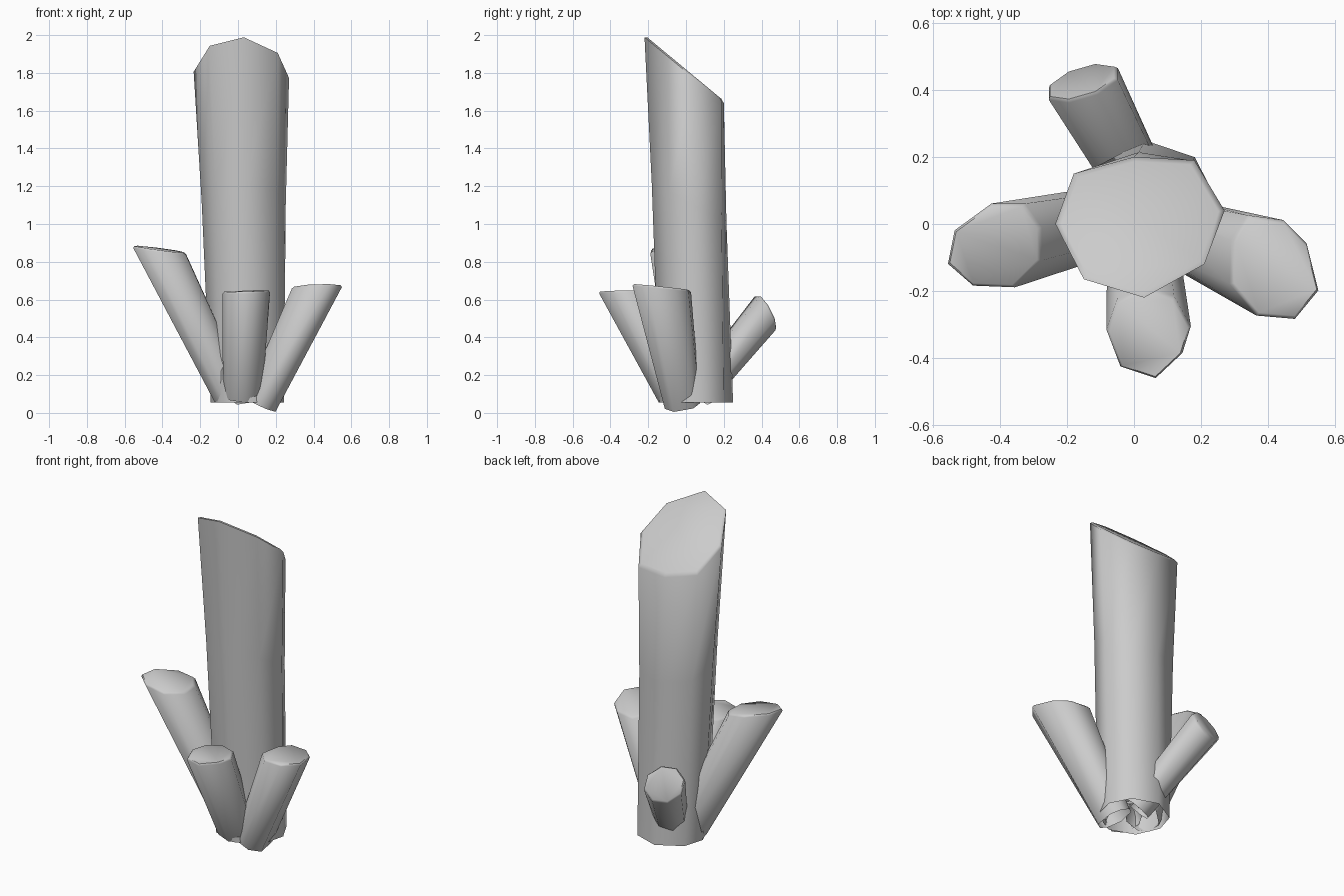
import bpy, bmesh, math
from mathutils import Vector

if "Cube" in bpy.data.objects:
    bpy.data.objects.remove(bpy.data.objects["Cube"])


def crystal(name, base, base_r, tip, mid=None, flat_base=False, rim=0.012):
    """Tapered open-bottomed faceted shaft ending in a slanted cap with a soft rim."""
    tip = [Vector(p) for p in tip]
    base = Vector(base)
    n = len(tip)
    centre = sum(tip, Vector()) / n
    axis = (centre - base).normalized()
    normal = Vector((0, 0, 1)) if flat_base else axis

    # Each tip corner continues down to a rounder, narrower base ring
    foot = []
    for p in tip:
        q = p - centre
        q -= normal * q.dot(normal)
        foot.append(base + q.normalized() * base_r)
    rings = [foot]
    if mid:
        t, squeeze = mid
        c = base.lerp(centre, t)
        rings.append([c + (f.lerp(p, t) - c) * squeeze for f, p in zip(foot, tip)])
    rings.append([p - axis * rim for p in tip])
    rings.append([p.lerp(centre, 0.07) for p in tip])

    bm = bmesh.new()
    vr = [[bm.verts.new(p) for p in r] for r in rings]
    for a, b in zip(vr, vr[1:]):
        for i in range(n):
            j = (i + 1) % n
            bm.faces.new((a[i], a[j], b[j], b[i]))
    bm.faces.new(vr[-1])
    bmesh.ops.recalc_face_normals(bm, faces=bm.faces)
    me = bpy.data.meshes.new(name)
    bm.to_mesh(me)
    bm.free()
    # An open shell needs its cap checked to face outwards
    if me.polygons[-1].normal.dot(axis) < 0:
        me.flip_normals()
    for p in me.polygons:
        p.use_smooth = True
    me.set_sharp_from_angle(angle=math.radians(60))
    ob = bpy.data.objects.new(name, me)
    bpy.context.collection.objects.link(ob)
    return ob


def slanted(outline, z0, gx, gy):
    """Lift a plan outline onto a sloping cut plane."""
    return [(x, y, z0 + gx * x + gy * y) for x, y in outline]


# Tall central crystal
crystal("main_crystal", (0.05, 0.055, 0.055), 0.195, slanted(
    [(0.27, 0.04), (0.18, 0.19), (0.0, 0.2), (-0.18, 0.15), (-0.235, 0.0),
     (-0.15, -0.165), (0.03, -0.22), (0.21, -0.12)], 1.818, 0, -0.83),
    mid=(0.6, 0.97), flat_base=True)

# Left leaning crystal
crystal("left_crystal", (-0.04, 0.02, 0.1), 0.1, slanted(
    [(-0.28, -0.01), (-0.33, 0.06), (-0.43, 0.06), (-0.54, -0.02),
     (-0.56, -0.12), (-0.485, -0.185), (-0.36, -0.19), (-0.28, -0.11)],
    0.812, -0.14, 0.05))

# Right leaning crystal
crystal("right_crystal", (0.12, -0.02, 0.05), 0.1, slanted(
    [(0.52, -0.06), (0.45, 0.01), (0.34, 0.025), (0.295, -0.05),
     (0.29, -0.18), (0.37, -0.275), (0.485, -0.285), (0.555, -0.2)],
    0.645, 0.02, -0.1))

# Front leaning crystal
crystal("front_crystal", (0.025, -0.05, 0.1), 0.105, slanted(
    [(0.17, -0.31), (0.12, -0.22), (0.04, -0.19), (-0.05, -0.23),
     (-0.082, -0.32), (-0.04, -0.43), (0.065, -0.465), (0.145, -0.39)],
    0.65, 0.03, 0.02))

# Small back crystal, cut off steeply at its tip
c, u, v = Vector((-0.155, 0.425, 0.535)), Vector((0.105, 0.03, 0)), Vector((0, -0.045, 0.09))
angles = [math.tau * (i + 0.5) / 8 for i in range(8)]
crystal("back_crystal", (0.04, 0.07, 0.1), 0.085,
        [c + (u * math.cos(a) + v * math.sin(a)) * 1.06 for a in angles])
